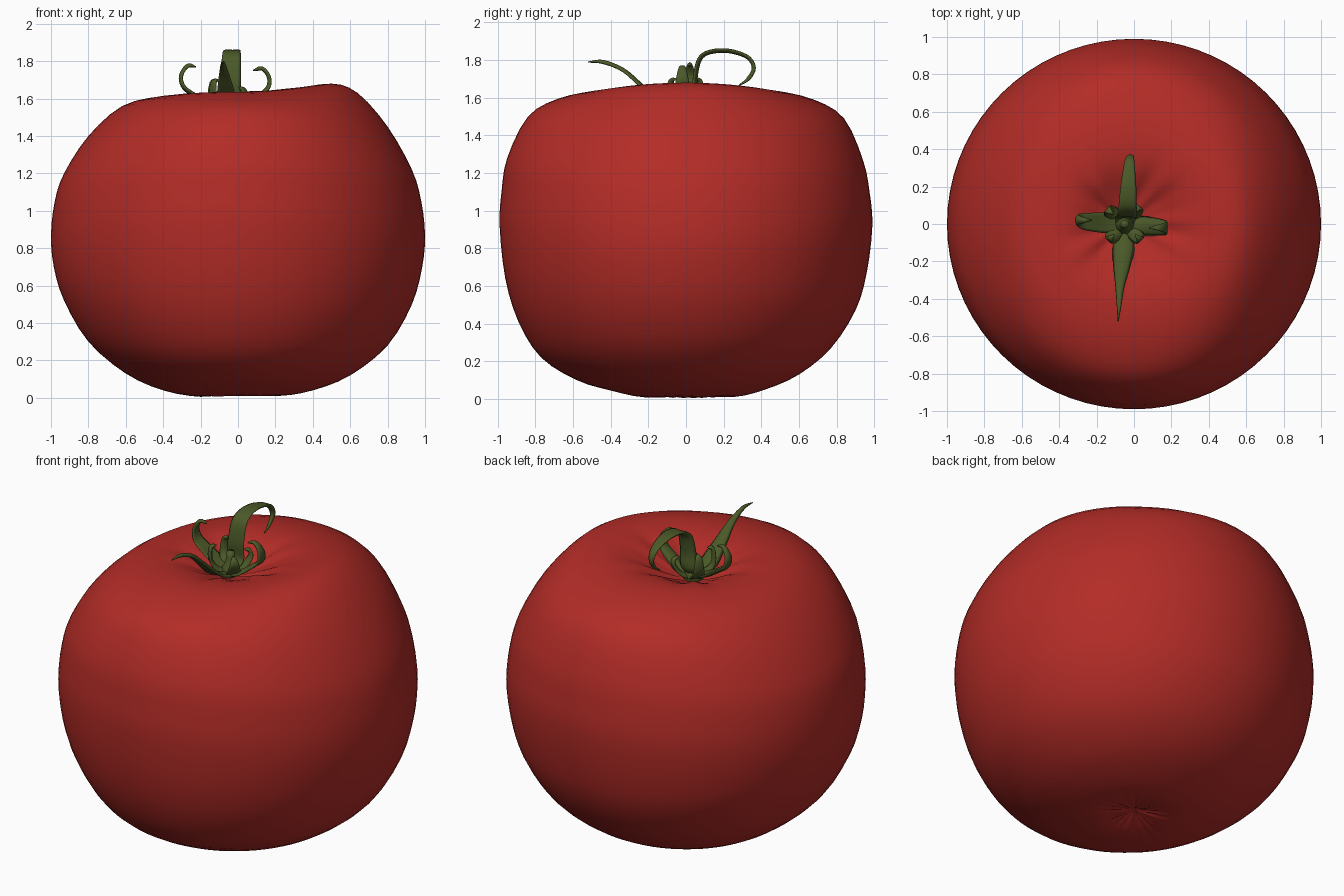
import bpy, bmesh, math
from mathutils import Vector

if "Cube" in bpy.data.objects:
    bpy.data.objects.remove(bpy.data.objects["Cube"])


def material(name, rgb):
    m = bpy.data.materials.new(name)
    m.diffuse_color = (*rgb, 1)
    m.use_nodes = True
    m.node_tree.nodes["Principled BSDF"].inputs["Base Color"].default_value = m.diffuse_color
    return m


RED = material("tomato_red", (0.45, 0.025, 0.02))
GREEN = material("leaf_green", (0.07, 0.10, 0.021))


def spline(pts, steps):
    """Catmull-Rom curve through points of any dimension."""
    p = [Vector(q) for q in pts]
    p = [2 * p[0] - p[1]] + p + [2 * p[-1] - p[-2]]
    out = []
    for i in range(1, len(p) - 2):
        a, b, c, d = p[i - 1:i + 3]
        for s in range(steps):
            t = s / steps
            out.append(0.5 * (2 * b + (c - a) * t + (2 * a - 5 * b + 4 * c - d) * t * t
                              + (3 * b - a - 3 * c + d) * t ** 3))
    return out + [p[-2]]


def skin(name, rings, mat):
    """Bridge closed rings; close both ends with a fan to their centre."""
    bm = bmesh.new()
    vs = [[bm.verts.new(v) for v in r] for r in rings]
    n = len(vs[0])
    for a, b in zip(vs, vs[1:]):
        for k in range(n):
            bm.faces.new((a[k], a[(k + 1) % n], b[(k + 1) % n], b[k]))
    for r in (vs[0], vs[-1]):
        c = bm.verts.new(sum((v.co for v in r), Vector()) / n)
        for k in range(n):
            bm.faces.new((r[k], r[(k + 1) % n], c))
    bmesh.ops.recalc_face_normals(bm, faces=bm.faces)
    me = bpy.data.meshes.new(name)
    bm.to_mesh(me)
    bm.free()
    for f in me.polygons:
        f.use_smooth = True
    me.materials.append(mat)
    ob = bpy.data.objects.new(name, me)
    bpy.context.collection.objects.link(ob)
    return ob


# Fruit: four (radius, height) profiles blended around the axis
right = [(0, .05), (.08, .03), (.22, .01), (.4, .04), (.6, .12), (.8, .28), (.93, .5), (.985, .7),
         (1, .87), (.98, 1.05), (.93, 1.22), (.8, 1.45), (.64, 1.63), (.5, 1.68), (.33, 1.645),
         (.17, 1.57), (0, 1.5)]
back = [(0, .05), (.08, .03), (.25, .01), (.42, .05), (.6, .13), (.77, .27), (.9, .47), (.96, .67),
        (.99, .92), (.975, 1.1), (.94, 1.27), (.84, 1.49), (.68, 1.59), (.48, 1.635), (.31, 1.625),
        (.16, 1.56), (0, 1.5)]
left = [(0, .05), (.08, .025), (.2, .005), (.4, .04), (.6, .13), (.8, .3), (.93, .52), (.985, .7),
        (1, .87), (.98, 1.05), (.93, 1.2), (.8, 1.4), (.62, 1.56), (.42, 1.61), (.28, 1.6),
        (.15, 1.55), (0, 1.5)]
front = [(0, .05), (.08, .03), (.22, .008), (.4, .045), (.58, .1), (.77, .22), (.89, .41), (.96, .64),
         (.99, .92), (.98, 1.1), (.95, 1.28), (.84, 1.5), (.68, 1.595), (.48, 1.635), (.31, 1.62),
         (.16, 1.56), (0, 1.5)]
profiles = [spline(p, 3) for p in (right, back, left, front)]
SEG = 72
rings = []
for row in list(zip(*profiles))[1:-1]:
    ring = []
    for k in range(SEG):
        a = math.tau * k / SEG
        c, s = math.cos(a), math.sin(a)
        r, z = row[0 if c > 0 else 2] * c * c + row[1 if s > 0 else 3] * s * s
        # radial creases around the stem and the blossom scar
        crease = math.sin(9 * a) + 0.7 * math.sin(14 * a + 1)
        if z > 1.4:
            z += 0.006 * crease * math.exp(-((r - 0.22) / 0.13) ** 2)
        elif z < 0.3:
            z += 0.006 * abs(crease) * math.exp(-((r - 0.12) / 0.1) ** 2)
        shift = -0.05 * max(0, 1 - r / 0.5) if z > 1.4 else 0
        ring.append((r * c + shift, r * s, z))
    rings.append(ring)
skin("tomato_fruit", rings, RED)


def sepal(name, pts, side, thick=0.011):
    """Curling leaf: pts are (x, y, z, half_width), side is the width direction."""
    side = Vector(side).normalized()
    path = spline(pts, 5)
    rings = []
    for i, q in enumerate(path):
        p = q.to_3d()
        tan = path[min(i + 1, len(path) - 1)].to_3d() - path[max(i - 1, 0)].to_3d()
        nrm = tan.cross(side).normalized()
        w = max(q[3], 0.003)
        t = min(thick, w)
        ring = []
        for k in range(8):
            a = math.tau * k / 8
            cup = 0.25 * w * math.cos(a) ** 2
            ring.append(p + side * w * math.cos(a) + nrm * (t * math.sin(a) - cup))
        rings.append(ring)
    skin(name, rings, GREEN)


# Four large sepals
sepal("sepal_back", [(-.05, -.02, 1.53, .04), (-.045, .05, 1.59, .058), (-.04, .05, 1.7, .055),
                     (-.035, .085, 1.82, .05), (-.03, .2, 1.85, .042), (-.025, .32, 1.82, .028),
                     (-.02, .36, 1.76, .018), (-.02, .33, 1.7, .01), (-.02, .28, 1.665, .003)], (1, 0, 0))
sepal("sepal_front", [(-.05, 0, 1.53, .04), (-.055, -.11, 1.56, .06), (-.065, -.22, 1.65, .046),
                      (-.075, -.33, 1.745, .025), (-.08, -.44, 1.79, .012), (-.085, -.52, 1.79, .003)],
      (1, 0, 0))
sepal("sepal_left", [(-.04, 0, 1.53, .04), (-.14, .005, 1.56, .055), (-.23, .01, 1.615, .05),
                     (-.29, .015, 1.66, .042), (-.305, .02, 1.72, .03), (-.27, .02, 1.775, .016),
                     (-.225, .02, 1.77, .003)], (0, 1, 0))
sepal("sepal_right", [(-.06, -.01, 1.53, .04), (.03, -.01, 1.56, .052), (.11, -.015, 1.615, .048),
                      (.16, -.02, 1.66, .04), (.165, -.02, 1.715, .03), (.13, -.02, 1.76, .017),
                      (.08, -.02, 1.75, .003)], (0, 1, 0))

# Small curled sepals between the large ones
for i, (deg, top) in enumerate([(50, 1.66), (140, 1.70), (225, 1.70), (315, 1.66)]):
    a = math.radians(deg)
    c, s = math.cos(a), math.sin(a)
    shape = [(0, 1.53, .03), (.07, 1.56, .04), (.11, 1.61, .032), (.11, top - .015, .02), (.08, top, .004)]
    sepal("small_sepal_%d" % (i + 1), [(-.05 + d * c, d * s, z, w) for d, z, w in shape], (-s, c, 0))

# Short stem stub in the middle
stub = []
for r, z in [(.06, 1.5), (.055, 1.55), (.035, 1.58), (.024, 1.62), (.022, 1.655)]:
    stub.append([(-.05 + r * math.cos(math.tau * k / 10), r * math.sin(math.tau * k / 10), z)
                 for k in range(10)])
skin("stem_stub", stub, GREEN)
